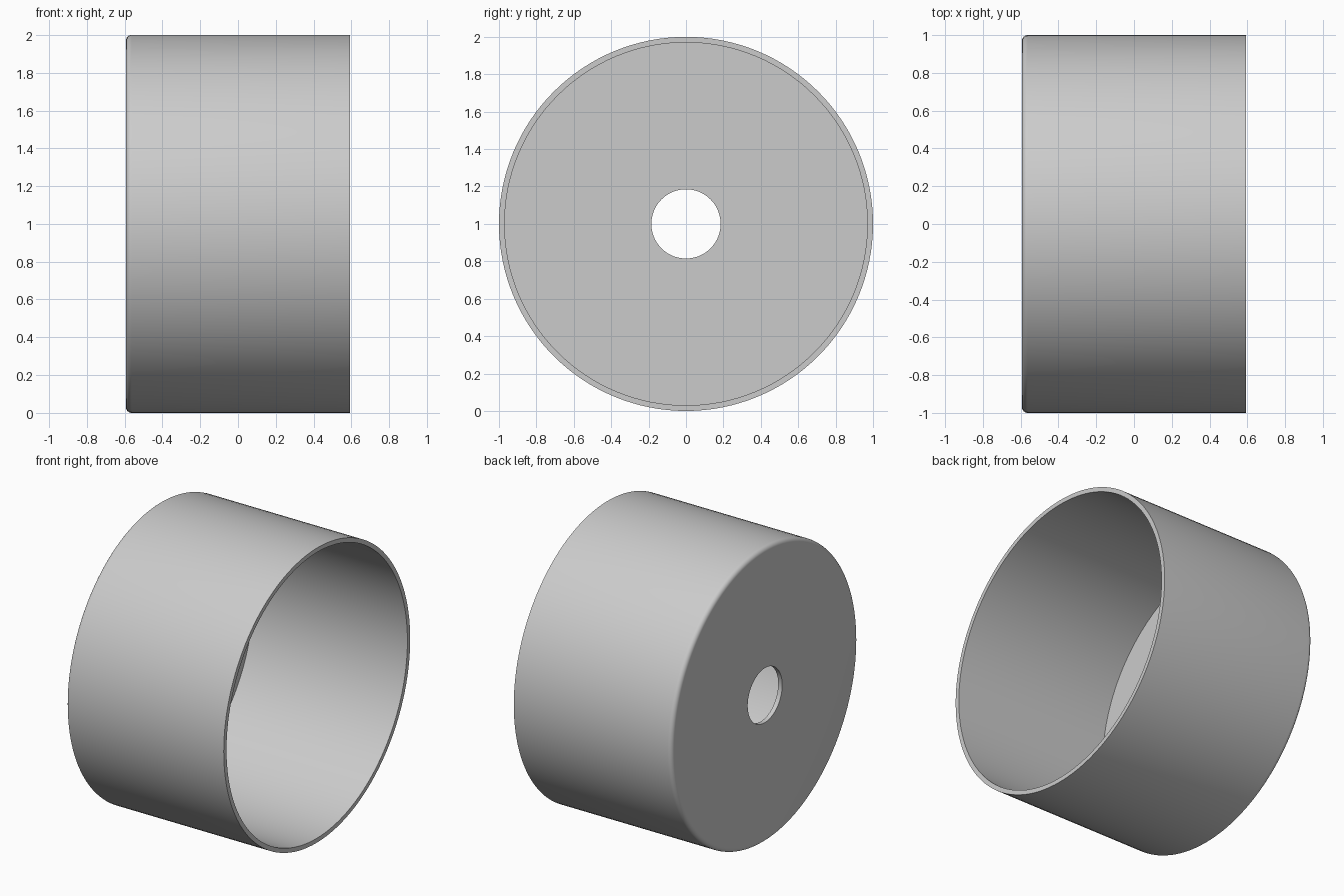
import bpy
import bmesh
from math import cos, sin, pi, radians
from mathutils import Matrix

SEGMENTS = 128
OUTER, WALL, HOLE, HALF = 1.0, 0.03, 0.185, 0.593
FILLET, FILLET_STEPS = 0.03, 6

cube = bpy.data.objects.get("Cube")
if cube:
    bpy.data.objects.remove(cube, do_unlink=True)

# Plain grey material
grey = bpy.data.materials.new("light_grey")
grey.use_nodes = True
colour = (0.6, 0.6, 0.6, 1)
grey.diffuse_color = colour
grey.node_tree.nodes["Principled BSDF"].inputs["Base Color"].default_value = colour

# Closed wall section as (x, radius): bore, floor, inner wall, rim, rounded corner
profile = [(-HALF, HOLE), (-HALF + WALL, HOLE),
           (-HALF + WALL, OUTER - WALL),
           (HALF, OUTER - WALL), (HALF, OUTER)]
for i in range(FILLET_STEPS + 1):
    a = pi / 2 * i / FILLET_STEPS
    profile.append((-HALF + FILLET - FILLET * sin(a),
                    OUTER - FILLET + FILLET * cos(a)))

# Revolve the section around the x axis
bm = bmesh.new()
rings = []
for s in range(SEGMENTS):
    turn = Matrix.Rotation(2 * pi * s / SEGMENTS, 3, 'X')
    rings.append([bm.verts.new(turn @ Matrix.Identity(3).col[0] * x
                               + turn.col[2] * r) for x, r in profile])
n = len(profile)
for s in range(SEGMENTS):
    a, b = rings[s], rings[(s + 1) % SEGMENTS]
    for i in range(n):
        j = (i + 1) % n
        bm.faces.new((a[i], a[j], b[j], b[i]))
bmesh.ops.translate(bm, verts=bm.verts, vec=(0, 0, OUTER))
bmesh.ops.recalc_face_normals(bm, faces=bm.faces)

mesh = bpy.data.meshes.new("round_cap")
bm.to_mesh(mesh)
bm.free()
mesh.materials.append(grey)
cap = bpy.data.objects.new("round_cap", mesh)
bpy.context.collection.objects.link(cap)

# Smooth walls, crisp rims
bpy.ops.object.select_all(action='DESELECT')
cap.select_set(True)
bpy.context.view_layer.objects.active = cap
bpy.ops.object.shade_smooth_by_angle(angle=radians(30))
